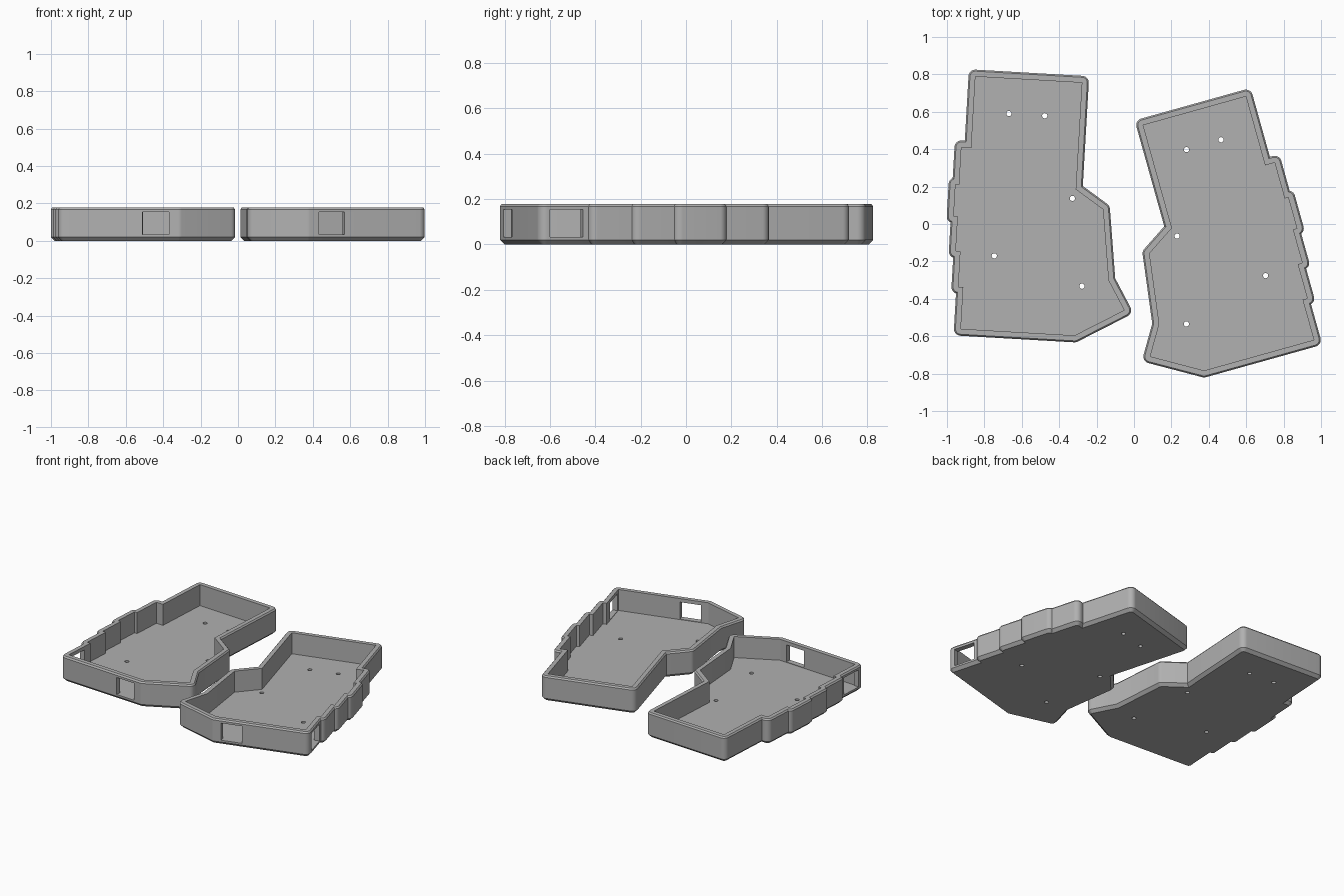
import bpy, bmesh, math
from mathutils import Matrix, Vector

if "Cube" in bpy.data.objects:
    bpy.data.objects.remove(bpy.data.objects["Cube"])

WALL, HEIGHT, FLOOR = 0.037, 0.178, 0.03

# Inner wall outline of one tray, counter-clockwise from the back outer corner
INNER = [Vector(p) for p in [
    (-.892, .74), (-.892, .358), (-.945, .358), (-.945, .159), (-.965, .159),
    (-.965, -.012), (-.943, -.012), (-.943, -.198), (-.918, -.198),
    (-.918, -.388), (-.892, -.388), (-.892, -.611), (-.283, -.611),
    (-.026, -.461), (-.119, -.307), (-.170, .0705), (-.322, .169), (-.322, .74)]]
HOLES = [(-.702, .553), (-.510, .552), (-.337, .120), (-.736, -.211), (-.259, -.346)]
# Window boxes: x range, y range
WINDOWS = [((-.474, -.333), (-.70, -.58)), ((-1.0, -.86), (-.60, -.45))]

grey = bpy.data.materials.new("grey plastic")
grey.diffuse_color = (0.44, 0.44, 0.44, 1)
grey.use_nodes = True
grey.node_tree.nodes["Principled BSDF"].inputs["Base Color"].default_value = grey.diffuse_color


def is_convex(i):
    n = len(INNER)
    a, b, c = INNER[i - 1], INNER[i % n], INNER[(i + 1) % n]
    return (b - a).cross(c - b) > 0


def clip_angle(w, d):
    # a rounded corner stops early where the neighbouring step is short
    return math.acos(1 - w / d) if w < d else math.pi / 2


def offset_outline(d, seg=8):
    """Inner outline pushed outward by d, with round outer corners."""
    n, pts = len(INNER), []
    for i, b in enumerate(INNER):
        e1, e2 = b - INNER[i - 1], INNER[(i + 1) % n] - b
        w1, w2 = e1.length, e2.length
        n1 = Vector((e1.y, -e1.x)).normalized()
        n2 = Vector((e2.y, -e2.x)).normalized()
        if is_convex(i):
            turn = math.acos(max(-1, min(1, n1.dot(n2))))
            t0, t1 = 0, turn
            if w2 < d and not is_convex((i + 1) % n):
                t1 = clip_angle(w2, d)
            if w1 < d and not is_convex((i - 1) % n):
                t0 = turn - clip_angle(w1, d)
            for k in range(seg + 1):
                t = t0 + (t1 - t0) * k / seg
                pts.append(b + d * (Matrix.Rotation(t, 2) @ n1))
        elif w2 < d:
            pts.append(b + d * n1 + d * math.sin(clip_angle(w2, d)) * n2)
        elif w1 < d:
            pts.append(b + d * math.sin(clip_angle(w1, d)) * n1 + d * n2)
        else:
            pts.append(b + d * (n1 + n2) / (1 + n1.dot(n2)))
    return pts


def finish(name, bm, mirror):
    bmesh.ops.remove_doubles(bm, verts=bm.verts, dist=1e-5)
    if mirror:
        bmesh.ops.scale(bm, vec=(-1, 1, 1), verts=bm.verts)
    bmesh.ops.recalc_face_normals(bm, faces=bm.faces)
    mesh = bpy.data.meshes.new(name)
    bm.to_mesh(mesh)
    bm.free()
    mesh.materials.append(grey)
    obj = bpy.data.objects.new(name, mesh)
    bpy.context.collection.objects.link(obj)
    return obj


def make_shell(name, mirror):
    # bottom chamfer, outer wall, rim chamfer, rim, inner wall
    profile = [(WALL - .02, 0), (WALL, .02), (WALL, HEIGHT - .01),
               (WALL - .008, HEIGHT), (0, HEIGHT), (0, FLOOR)]
    bm = bmesh.new()
    rings = [[bm.verts.new((p.x, p.y, z)) for p in offset_outline(d)] for d, z in profile]
    for r, s in zip(rings, rings[1:]):
        for k in range(len(r)):
            j = (k + 1) % len(r)
            bm.faces.new((r[k], r[j], s[j], s[k]))
    bm.faces.new(rings[0][::-1])
    bm.faces.new(rings[-1])
    return finish(name, bm, mirror)


def make_cutter(name, mirror):
    bm = bmesh.new()
    for x, y in HOLES:
        bmesh.ops.create_cone(bm, cap_ends=True, segments=20, radius1=.014, radius2=.014,
                              depth=.1, matrix=Matrix.Translation((x, y, .02)))
    for (x0, x1), (y0, y1) in WINDOWS:
        bmesh.ops.create_cube(bm, size=1, matrix=Matrix.Translation(
            ((x0 + x1) / 2, (y0 + y1) / 2, .093)) @ Matrix.Diagonal((x1 - x0, y1 - y0, .12, 1)))
    return finish(name, bm, mirror)


def make_tray(name, mirror, angle, location):
    tray = make_shell(name, mirror)
    cutter = make_cutter(name + "_cutter", mirror)
    cutter.hide_render = True
    # screw holes and port windows
    mod = tray.modifiers.new("openings", 'BOOLEAN')
    mod.operation, mod.solver, mod.object = 'DIFFERENCE', 'EXACT', cutter
    bpy.ops.object.select_all(action='DESELECT')
    tray.select_set(True)
    bpy.context.view_layer.objects.active = tray
    bpy.ops.object.modifier_apply(modifier=mod.name)
    bpy.data.objects.remove(cutter)
    bpy.ops.object.shade_smooth_by_angle(angle=math.radians(30))
    tray.rotation_euler.z = math.radians(angle)
    tray.location = location


make_tray("left_tray", False, -3.3, (0, -.002, 0))
make_tray("right_tray", True, 15.6, (-.062, -.271, 0))
